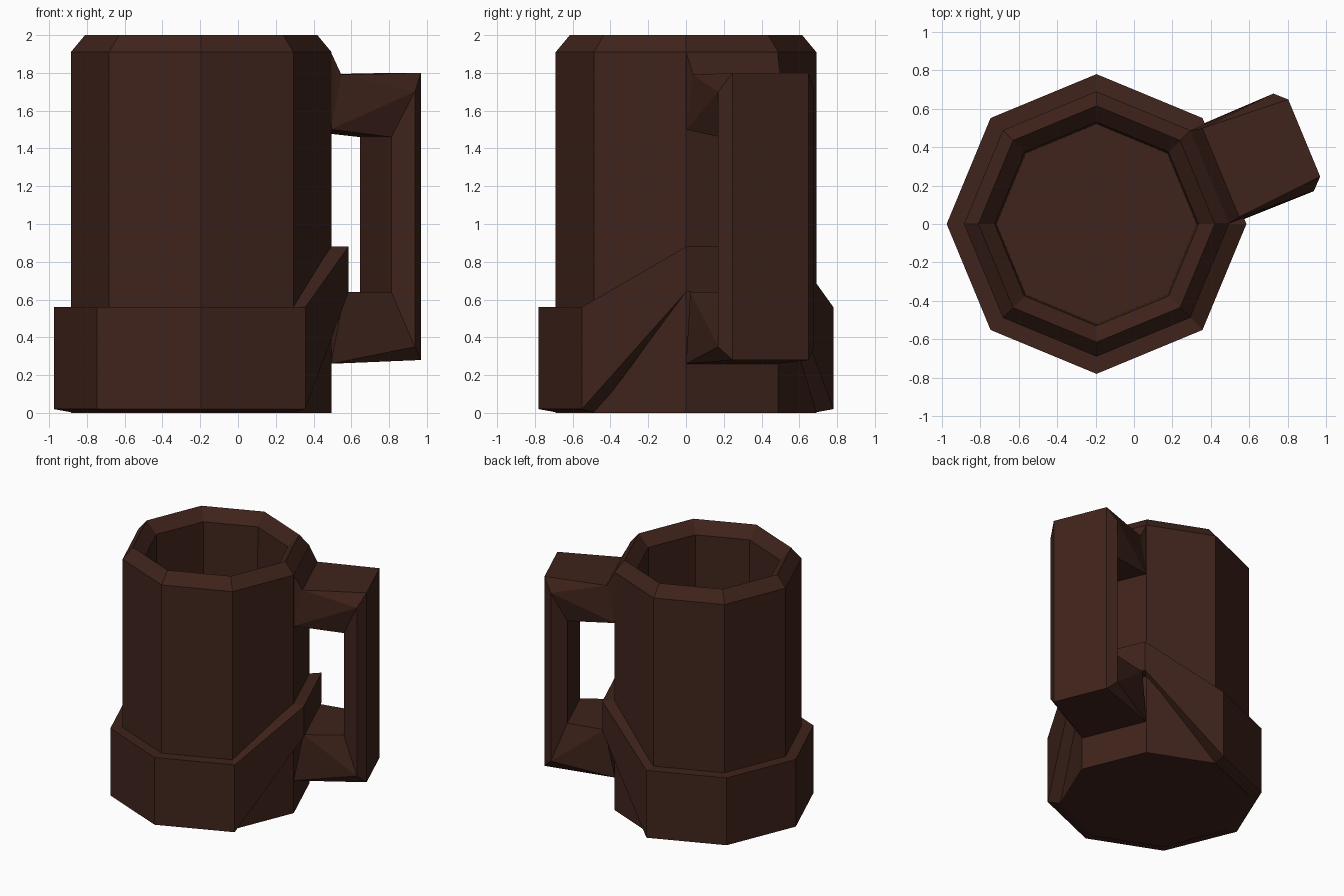
import bpy, bmesh
from math import cos, sin, pi

if "Cube" in bpy.data.objects:
    bpy.data.objects.remove(bpy.data.objects["Cube"])

CX = -0.195          # axis of the cup
N = 8                # low-poly sides

mat = bpy.data.materials.new("dark_brown")
mat.diffuse_color = (0.05, 0.017, 0.011, 1)
mat.use_nodes = True
mat.node_tree.nodes["Principled BSDF"].inputs["Base Color"].default_value = mat.diffuse_color


def make(name, verts, faces):
    me = bpy.data.meshes.new(name)
    me.from_pydata(verts, [], faces)
    bm = bmesh.new()
    bm.from_mesh(me)
    bmesh.ops.recalc_face_normals(bm, faces=bm.faces)
    bm.to_mesh(me)
    bm.free()
    me.materials.append(mat)
    ob = bpy.data.objects.new(name, me)
    bpy.context.collection.objects.link(ob)
    return ob


def polar(r, k, z):
    a = 2 * pi * k / N
    return (CX + r * cos(a), r * sin(a), z)


def ring_faces(rows, closed):
    pairs = rows if closed else rows - 1
    return [(j * N + k, j * N + (k + 1) % N,
             (j + 1) % rows * N + (k + 1) % N, (j + 1) % rows * N + k)
            for j in range(pairs) for k in range(N)]


# Cup: octagonal hollow body with a bevelled rim
profile = [(0.69, 0), (0.69, 1.91), (0.615, 2.0), (0.53, 1.91), (0.52, 0.2)]
verts = [polar(r, k, z) for r, z in profile for k in range(N)]
faces = ring_faces(len(profile), False)
last = (len(profile) - 1) * N
faces += [tuple(reversed(range(N))), tuple(range(last, last + N))]
make("cup_body", verts, faces)

# Base band: raised over the handle's lower joint (corners 0 and 1)
band = [(0.67, 0.0, 0.64), (0.78, 0.02, 0.64), (0.78, 0.56, 0.88), (0.67, 0.56, 0.88)]
verts = [polar(r, k, high if k < 2 else low)
         for r, low, high in band for k in range(N)]
make("base_band", verts, ring_faces(4, True))

# Handle: points as (outward, half width, height), mirrored across its own plane
pts = {
    "R": (0.635, 0.262, 1.91), "A": (0.70, 0.25, 1.79), "B": (0.635, 0.262, 1.50),
    "O1": (1.17, 0.217, 1.80), "M1": (1.11, 0.275, 1.70), "I1": (1.0, 0.217, 1.46),
    "I2": (1.0, 0.217, 0.64), "M2": (1.11, 0.275, 0.35), "O2": (1.17, 0.217, 0.28),
    "C": (0.71, 0.27, 0.64), "D": (0.635, 0.262, 0.26),
}
names = list(pts)
idx = {n: i for i, n in enumerate(names)}
ca, sa = cos(pi / 8), sin(pi / 8)
verts = [(CX + u * ca - s * v * sa, u * sa + s * v * ca, z)
         for s in (-1, 1) for u, v, z in pts.values()]
sides = ["R A B", "A O1 M1", "A M1 B", "B M1 I1", "M1 I1 I2 M2",
         "M1 O1 O2 M2", "M2 O2 D", "M2 D C", "C I2 M2"]
loops = ["R A", "A O1", "O1 O2", "O2 D", "D C", "C I2", "I2 I1", "I1 B", "B R"]
faces = []
for f in sides:
    ids = [idx[n] for n in f.split()]
    faces += [ids, [i + len(pts) for i in reversed(ids)]]
for f in loops:
    a, b = (idx[n] for n in f.split())
    faces.append([a, b, b + len(pts), a + len(pts)])
make("handle", verts, faces)
